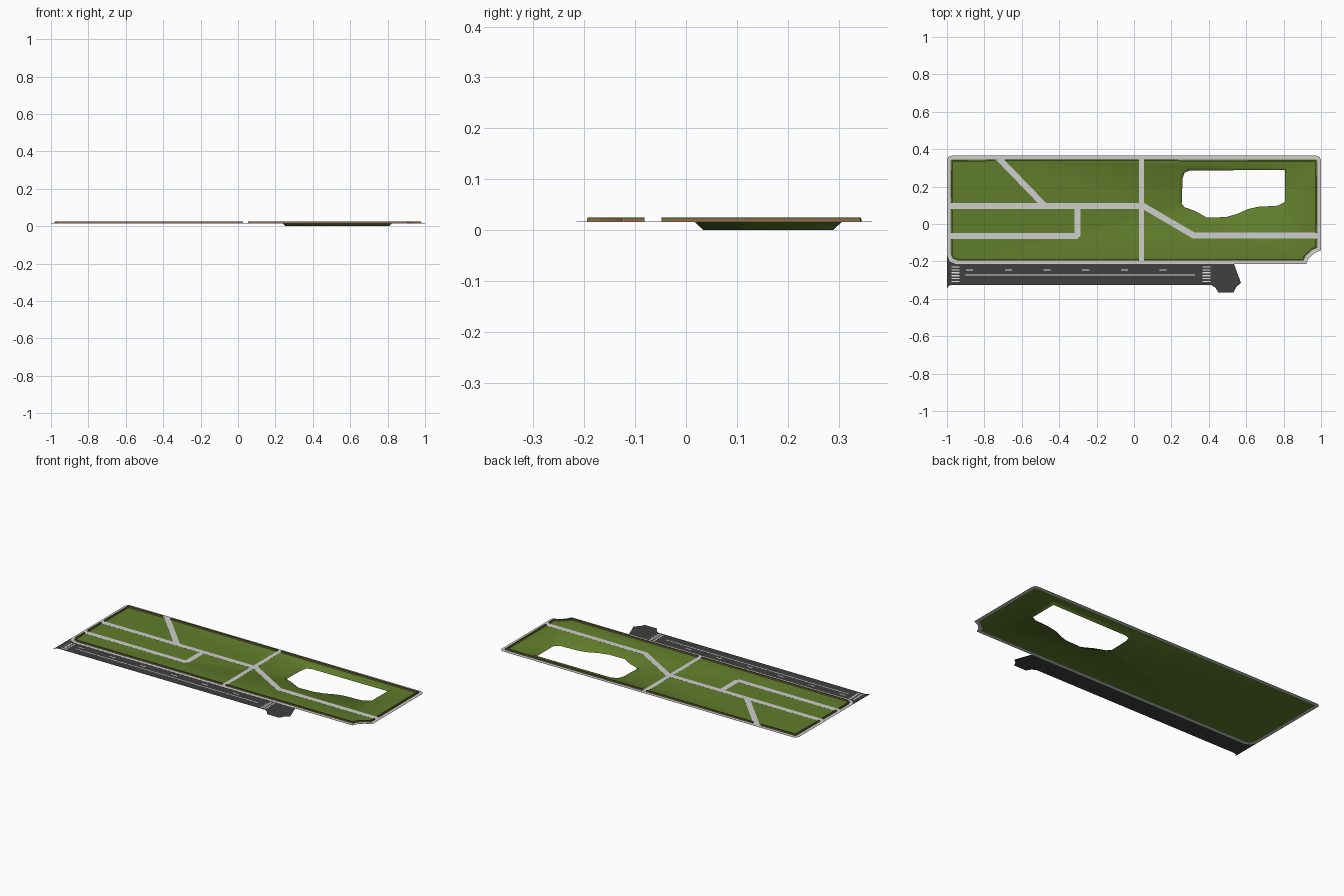
import bpy, bmesh
from mathutils import Vector

if "Cube" in bpy.data.objects:
    bpy.data.objects.remove(bpy.data.objects["Cube"])


def material(name, r, g, b):
    m = bpy.data.materials.new(name)
    m.diffuse_color = (r, g, b, 1)
    m.use_nodes = True
    m.node_tree.nodes["Principled BSDF"].inputs["Base Color"].default_value = m.diffuse_color
    return m


GRASS = material("grass green", 0.118, 0.205, 0.024)
PAVE = material("paving grey", 0.62, 0.62, 0.62)
ROAD = material("asphalt", 0.05, 0.05, 0.05)
PAINT = material("road paint", 0.8, 0.8, 0.8)
BROWN = material("planter brown", 0.3, 0.15, 0.085)
HEDGE = material("hedge green", 0.085, 0.15, 0.02)


def finish(name, bm, mat):
    mesh = bpy.data.meshes.new(name)
    bm.to_mesh(mesh)
    bm.free()
    mesh.materials.append(mat)
    ob = bpy.data.objects.new(name, mesh)
    bpy.context.collection.objects.link(ob)
    return ob


def offset(pts, d, closed):
    """Mitred copy of a polyline moved to its right by d."""
    pts = [Vector(p) for p in pts]
    n = len(pts)
    out = []
    for i, p in enumerate(pts):
        dirs = []
        if closed or i > 0:
            dirs.append((p - pts[i - 1]).normalized())
        if closed or i < n - 1:
            dirs.append((pts[(i + 1) % n] - p).normalized())
        ns = [Vector((v.y, -v.x)) for v in dirs]
        a, b = ns[0], ns[-1]
        out.append(p + (a + b) * (d / (1 + a.dot(b))))
    return out


def strip(name, runs, d0, d1, z0, z1, mat, closed=False):
    """Flat bars along polylines, between right-hand offsets d0 and d1."""
    bm = bmesh.new()
    for pts in runs:
        a, b = offset(pts, d0, closed), offset(pts, d1, closed)
        rings = [[bm.verts.new((p.x, p.y, z)) for p, z in
                  ((u, z0), (u, z1), (v, z1), (v, z0))] for u, v in zip(a, b)]
        n = len(rings)
        for i in range(n if closed else n - 1):
            r, s = rings[i], rings[(i + 1) % n]
            for k in range(4):
                bm.faces.new((r[k], r[(k + 1) % 4], s[(k + 1) % 4], s[k]))
        if not closed:
            bm.faces.new(rings[0])
            bm.faces.new(rings[-1][::-1])
    bmesh.ops.recalc_face_normals(bm, faces=bm.faces)
    return finish(name, bm, mat)


def face_up(bm):
    bm.normal_update()
    for f in bm.faces:
        if f.normal.z < 0:
            f.normal_flip()


G = 0.016  # ground level

# Park outline (clockwise) with a concave corner by the junction
outer = [(-1, .34), (-.993, .358), (-.975, .365), (.975, .365), (.993, .358),
         (1, .34), (1, -.14), (.963, -.157), (.935, -.182), (.92, -.215),
         (-.95, -.215), (-.985, -.2), (-1, -.165)]
inner = offset(outer, 0.02, True)
strip("perimeter_sidewalk", [outer], 0, 0.02, G - .0003, G + .0006, PAVE, True)

# Lawn with an open sunken basin
basin = [(.255, .107), (.26, .245), (.27, .275), (.3, .286), (.806, .289),
         (.806, .118), (.77, .098), (.663, .092), (.61, .08), (.55, .053),
         (.49, .037), (.39, .034), (.326, .07), (.27, .09)]
rim = offset(basin, -0.017, True)
bm = bmesh.new()
loops = [[bm.verts.new((p[0], p[1], z)) for p in pts]
         for pts, z in ((inner, G), (rim, G), (basin, 0))]
edges = [bm.edges.new((lp[i - 1], lp[i])) for lp in loops[:2] for i in range(len(lp))]
bmesh.ops.triangle_fill(bm, use_beauty=True, edges=edges, normal=(0, 0, 1))
for i in range(len(basin)):
    bm.faces.new((loops[1][i - 1], loops[1][i], loops[2][i], loops[2][i - 1]))
face_up(bm)
for f in bm.faces:
    f.smooth = True
finish("lawn_with_basin", bm, GRASS)

# Footpaths
paths = [[(-.98, .095), (.04, .095)],
         [(-.98, -.065), (-.312, -.065), (-.302, -.055), (-.302, .095)],
         [(-.722, .35), (-.475, .095)],
         [(.04, .102), (.32, -.062), (.98, -.062)]]
strip("footpaths", paths, -.016, .016, G + .0003, G + .0006, PAVE)
strip("cross_path", [[(.04, -.197), (.04, .347)]], -.013, .013, G + .0003, G + .0007, PAVE)

# Hedges in brown planters, broken where the paths leave the park
hedges = [[(.053, .345), inner[4], (.98, -.048)],
          [(.98, -.082), *inner[6:10], (.053, -.195)],
          [(.027, -.195), *inner[10:13], (-.98, -.082)],
          [(-.98, -.048), (-.98, .078)],
          [(-.98, .112), inner[1], (-.745, .345)],
          [(-.69, .345), (.027, .345)]]
strip("planter_base", hedges, 0, .009, G + .0002, G + .0055, BROWN)
strip("hedge_top", hedges, .001, .009, G + .0055, G + .009, HEDGE)

# Road along the front with the flared junction
road = [(-1, -.165), (-.985, -.2), (-.95, -.215), (.535, -.215), (.572, -.315),
        (.548, -.335), (.532, -.365), (.45, -.365), (.435, -.34), (.41, -.325),
        (-.975, -.325), (-.99, -.33), (-1, -.345)]
bm = bmesh.new()
bm.faces.new([bm.verts.new((x, y, G)) for x, y in road])
face_up(bm)
finish("road", bm, ROAD)

# Road markings
paint = (G + .0002, G + .00025, PAINT)
strip("lane_line", [[(-.9, -.272), (.325, -.272)]], -.0025, .0025, *paint)
dashes = [[(-.898 + .207 * i, -.245), (-.86 + .207 * i, -.245)] for i in range(6)]
strip("lane_dashes", dashes, -.003, .003, *paint)
zebra = [[(x, -.23 - .0155 * i), (x + .042, -.23 - .0155 * i)]
         for x in (-.975, .367) for i in range(6)]
strip("crosswalks", zebra, -.0032, .0032, *paint)
